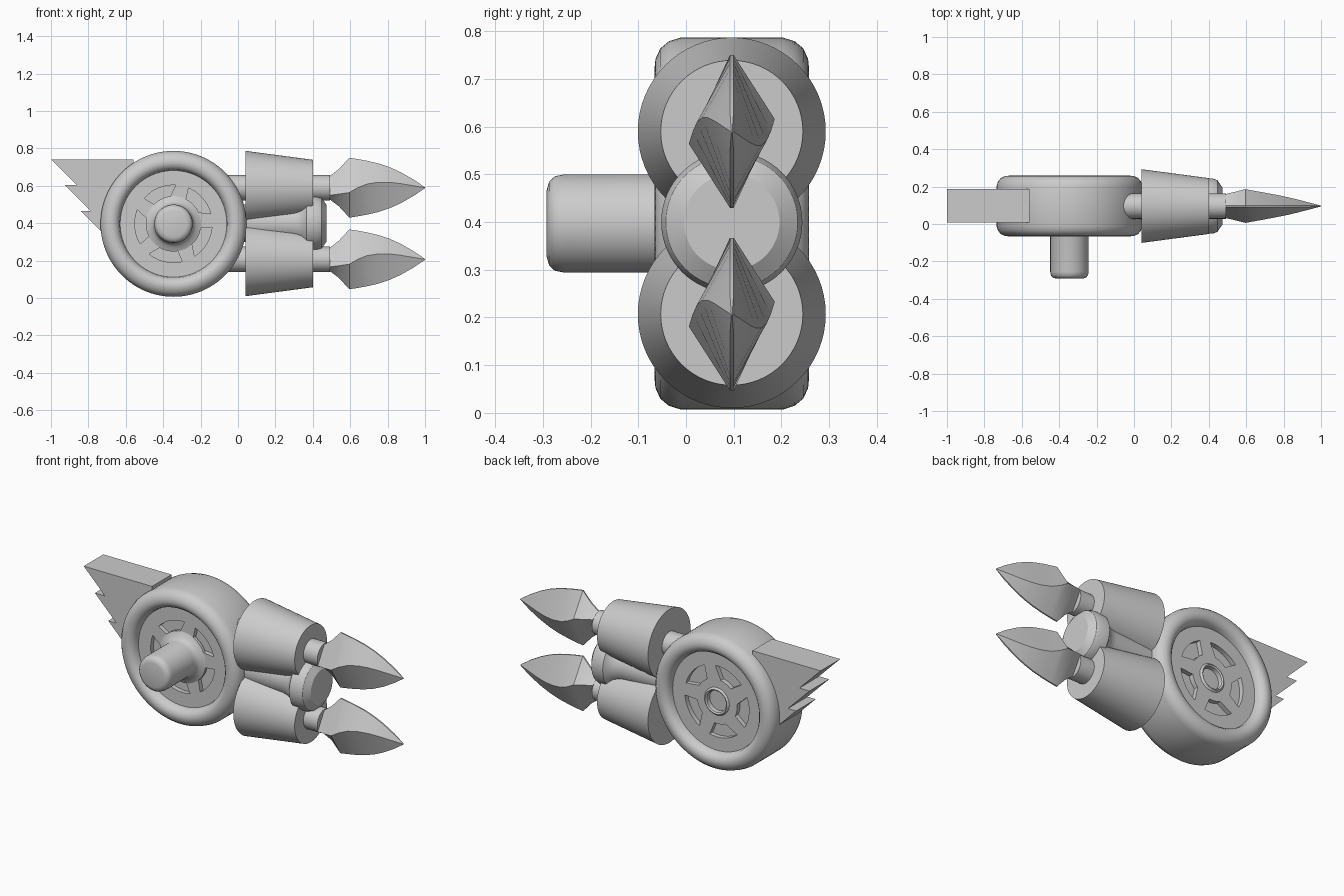
import bpy, bmesh
from math import sin, cos, pi, radians
from mathutils import Vector

cube = bpy.data.objects.get("Cube")
if cube:
    bpy.data.objects.remove(cube)

grey = bpy.data.materials.new("plain grey")
grey.use_nodes = True
grey.diffuse_color = (0.6, 0.6, 0.6, 1)
grey.node_tree.nodes["Principled BSDF"].inputs["Base Color"].default_value = grey.diffuse_color

WX, WZ, CY = -0.345, 0.397, 0.096      # wheel centre and shared depth centre
ARMS = {"upper": 0.59, "lower": 0.207}  # heights of the two arms


def build(name, rings, cap=True):
    """Skin a list of equal-length rings of points."""
    bm = bmesh.new()
    vs = [[bm.verts.new(p) for p in ring] for ring in rings]
    n = len(rings[0])
    for a, b in zip(vs, vs[1:]):
        for i in range(n):
            j = (i + 1) % n
            bm.faces.new((a[i], a[j], b[j], b[i]))
    if cap:
        bm.faces.new(vs[0])
        bm.faces.new(vs[-1])
    bmesh.ops.recalc_face_normals(bm, faces=bm.faces)
    me = bpy.data.meshes.new(name)
    bm.to_mesh(me)
    bm.free()
    me.materials.append(grey)
    ob = bpy.data.objects.new(name, me)
    bpy.context.collection.objects.link(ob)
    return ob


def smooth(ob, angle=32):
    bpy.ops.object.select_all(action="DESELECT")
    ob.select_set(True)
    bpy.context.view_layer.objects.active = ob
    bpy.ops.object.shade_smooth_by_angle(angle=radians(angle))


def lathe(name, profile, axis, centre, n=64):
    """Revolve (radius, distance) pairs about the x or y axis."""
    rings = []
    for r, d in profile:
        ring = []
        for i in range(n):
            u, v = r * cos(2 * pi * i / n), r * sin(2 * pi * i / n)
            ring.append(Vector((d, u, v) if axis == "x" else (u, d, v)) + Vector(centre))
        rings.append(ring)
    return build(name, rings)


# Wheel: rounded tyre with a sunken disc, the same on both sides
half = 0.162
rim = [(0.285, 0.05), (0.29, 0.025), (0.305, 0.008), (0.325, 0), (0.345, 0.002),
       (0.367, 0.012), (0.382, 0.03), (0.39, 0.055)]
back_hub = [(0.06, 0.07), (0.062, 0.046), (0.07, 0.04), (0.08, 0.05)]
profile = [(r, -half + d) for r, d in rim]
profile += [(r, half - d) for r, d in reversed(rim)]
profile += [(r, half - d) for r, d in reversed(back_hub)]
wheel = lathe("wheel", profile, "y", (WX, CY, WZ), 96)

# Five curved slots cut into each disc
for side in (-1, 1):
    for k in range(5):
        mid = 113 + 72 * k
        outline = []
        for i in range(9):
            a = radians(mid - 26 + 52 * i / 8)
            outline.append((0.207 * cos(a), 0.207 * sin(a)))
        for i in range(9):
            a = radians(mid + 20 - 32 * i / 8)
            outline.append((0.13 * cos(a), 0.13 * sin(a)))
        rings = [[(WX + u, CY + side * d, WZ + v) for u, v in outline] for d in (0.085, 0.2)]
        cutter = build("slot_cutter", rings)
        cutter.hide_render = True
        mod = wheel.modifiers.new("slot", "BOOLEAN")
        mod.operation = "DIFFERENCE"
        mod.solver = "EXACT"
        mod.object = cutter
dep = bpy.context.evaluated_depsgraph_get()
wheel_mesh = bpy.data.meshes.new_from_object(wheel.evaluated_get(dep))
wheel.modifiers.clear()
wheel.data = wheel_mesh
for ob in [o for o in bpy.data.objects if o.name.startswith("slot_cutter")]:
    bpy.data.objects.remove(ob)
smooth(wheel)

# Axle with rounded end and a flared foot on the front disc
axle = [(0.07, -0.292), (0.088, -0.287), (0.099, -0.275), (0.103, -0.255), (0.103, -0.06),
        (0.108, -0.042), (0.12, -0.028), (0.148, -0.016), (0.148, 0.0)]
smooth(lathe("axle", axle, "y", (WX, 0, WZ)))

# Centre post with a mushroom head
post = [(0.1, -0.1), (0.1, 0.28), (0.104, 0.31), (0.116, 0.338), (0.134, 0.356),
        (0.148, 0.366), (0.148, 0.42), (0.138, 0.446), (0.1, 0.472)]
smooth(lathe("centre_post", post, "x", (0, CY, 0.4)))


# Blade: twisted diamond section, with narrow flat top and bottom edges
# station: (x, half height, half depth, side ridge rise)
STATIONS = [(0.49, 0.062, 0.064, -0.04), (0.54, 0.1, 0.076, -0.034),
            (0.595, 0.16, 0.09, -0.026), (0.64, 0.153, 0.082, 0.0),
            (0.69, 0.144, 0.073, 0.02), (0.75, 0.13, 0.062, 0.029),
            (0.81, 0.11, 0.05, 0.029), (0.87, 0.083, 0.036, 0.022),
            (0.94, 0.043, 0.018, 0.01), (1.0, 0.002, 0.002, 0.0)]


def blade(name, z):
    rings = []
    for x, h, d, rise in STATIONS:
        e = min(0.004, d / 2)
        section = [(-e, h), (e, h), (d, -rise), (e, -h), (-e, -h), (-d, rise)]
        rings.append([(x, CY + u, z + v) for u, v in section])
    smooth(build(name, rings), 25)


for place, z in ARMS.items():
    smooth(lathe(place + "_barrel", [(0.197, 0.04), (0.149, 0.402)], "x", (0, CY, z)))
    smooth(lathe(place + "_rod", [(0.068, -0.12), (0.068, 0.492)], "x", (0, CY, z), 48))
    blade(place + "_blade", z)

# Three swept fins behind the wheel, smaller towards the bottom
for name, x, z in (("top_fin", -1.0, 0.742), ("middle_fin", -0.928, 0.605), ("bottom_fin", -0.842, 0.466)):
    inner = -0.56
    tri = [(x, z), (inner, z), (inner, z - (inner - x))]
    build(name, [[(u, y, v) for u, v in tri] for y in (0.008, 0.188)])
